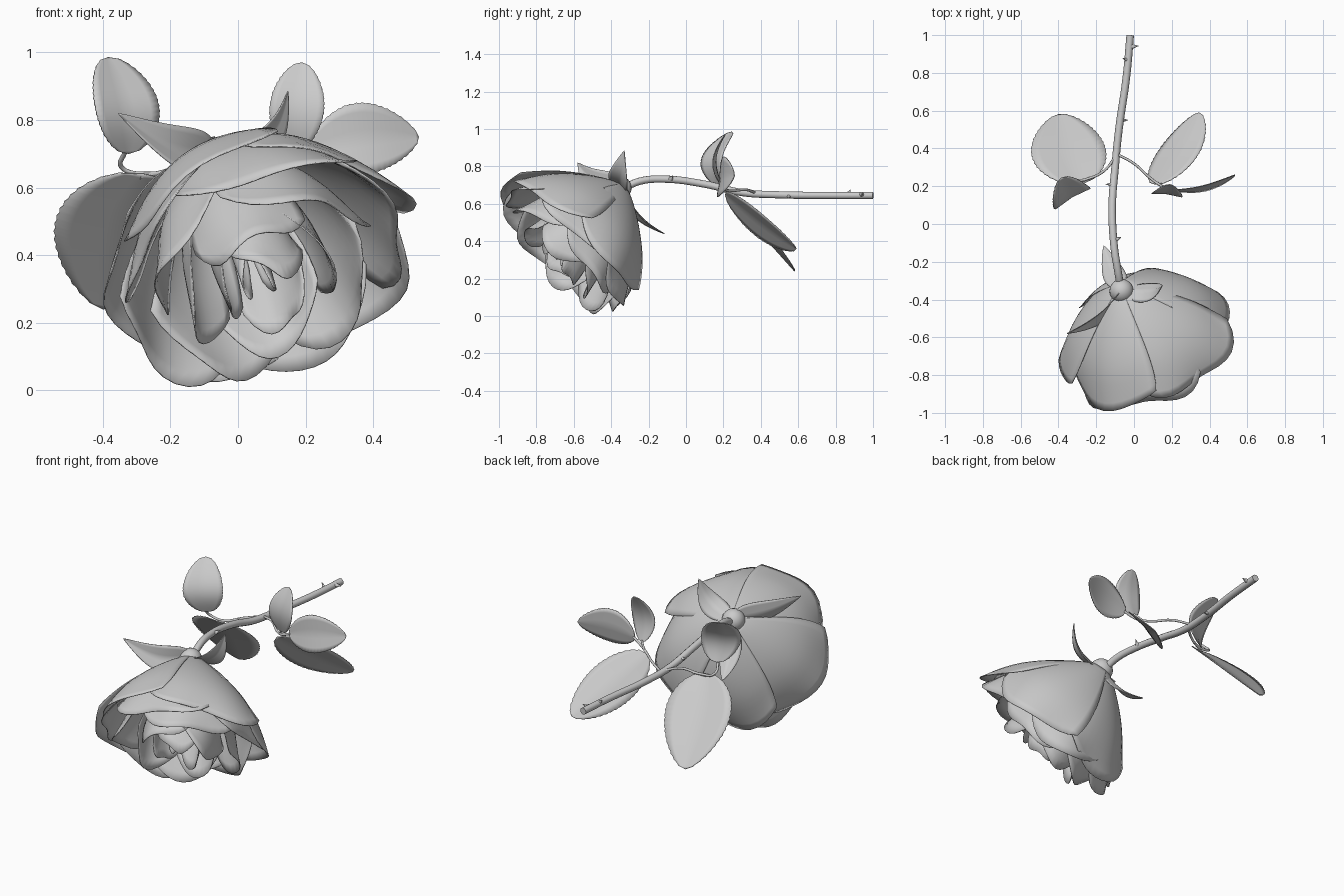
import bpy, bmesh, math, random
from mathutils import Vector as V

if "Cube" in bpy.data.objects:
    bpy.data.objects.remove(bpy.data.objects["Cube"])

random.seed(4)
BASE = V((-0.07, -0.33, 0.69))              # where the bloom meets the stem
AX = V((0.26, -0.63, -0.73)).normalized()   # bloom axis
E2 = (V((1, 0, 0)) - AX * AX.x).normalized()
E1 = AX.cross(E2)


def sheet(name, f, nu, nv, thick, angle=50):
    """Thin surface from f(u in -1..1, v in 0..1)."""
    bm = bmesh.new()
    rows = [[bm.verts.new(f(-1 + 2 * i / nu, j / nv)) for i in range(nu + 1)]
            for j in range(nv + 1)]
    for j in range(nv):
        for i in range(nu):
            bm.faces.new((rows[j][i], rows[j][i + 1], rows[j + 1][i + 1], rows[j + 1][i]))
    bmesh.ops.remove_doubles(bm, verts=bm.verts, dist=1e-5)
    me = bpy.data.meshes.new(name)
    bm.to_mesh(me)
    bm.free()
    ob = bpy.data.objects.new(name, me)
    bpy.context.collection.objects.link(ob)
    s = ob.modifiers.new("thickness", 'SOLIDIFY')
    s.thickness, s.offset = thick, 0
    finish(ob, angle)
    return ob


def finish(ob, angle=50):
    bpy.ops.object.select_all(action='DESELECT')
    bpy.context.view_layer.objects.active = ob
    ob.select_set(True)
    bpy.ops.object.shade_smooth_by_angle(angle=math.radians(angle))


def petal(name, phi, half, R, H, k, curl):
    """Cupped petal around the bloom axis, one side tucked under its neighbour."""
    phi, half = math.radians(phi), math.radians(half)
    p1, p2 = random.uniform(0, 6), random.uniform(0, 6)
    big = min(1, R / 0.45)

    def f(u, v):
        a = phi + half * u * (1 - 0.1 * v ** 4)
        low = (1 - math.cos(a)) / 2 * big       # lower petals hang longer and closer
        kk = k + 0.15 * low
        t = v * (1 - 0.18 * abs(u) ** 2.8 + 0.03 * math.sin(4 * u + p1) * v)
        lip = max(0, (v - 0.72) / 0.28) ** 2
        r = R * (1 - 0.16 * low + 0.05 * math.sin(a) * big)
        r *= 0.05 + 0.95 * math.sin(kk * t) / math.sin(min(kk, math.pi / 2))
        r *= 1 + 0.06 * u * v + 0.03 * v * v * math.sin(5 * u + p2)
        r += curl * lip * (0.7 + 0.5 * math.sin(3 * u + p2))
        h = H * (1 + 0.19 * low) * t ** 1.15 - 0.5 * curl * lip
        return BASE + AX * h + (E1 * math.cos(a) + E2 * math.sin(a)) * r

    sheet(name, f, 14, 12, 0.004)


# Petal rings: angles, half width, radius, height, cupping, lip curl
RINGS = [
    ("outer_petal", (-30, 45, 118, 192, 265), 47, 0.482, 0.45, 1.42, 0.02),
    ("second_petal", (5, 80, 152, 228, 302), 44, 0.43, 0.49, 1.5, 0.03),
    ("middle_petal", (30, 118, 205, 295), 52, 0.33, 0.54, 1.65, 0.035),
    ("inner_petal", (-10, 75, 165, 255), 56, 0.215, 0.575, 1.85, 0.03),
    ("heart_petal", (20, 140, 260), 66, 0.125, 0.58, 2.1, 0.02),
    ("bud_petal", (80, 260), 85, 0.05, 0.54, 2.3, 0.01),
]
for name, angles, half, R, H, k, curl in RINGS:
    for i, phi in enumerate(angles):
        s = random.uniform(0.98, 1.03)
        petal(f"{name}_{i + 1}", phi, half, R * s, H * random.uniform(0.97, 1.03), k, curl)


def blade(name, base, tip, side, width, arch, teeth=0.0, egg=0.85, full=0.65, fold=0.1):
    """Leaf-like blade from base to tip; arch is the bulge vector."""
    base, tip, arch = V(base), V(tip), V(arch)
    d = tip - base
    side = V(side) - d * (V(side).dot(d) / d.length_squared)
    side.normalize()
    n = d.cross(side).normalized()
    if n.dot(arch) > 0:
        n = -n
    nv = 36

    def f(u, v):
        w = 0.5 * width * max(0, math.sin(math.pi * v ** egg)) ** full
        if abs(u) > 0.99 and round(v * nv) % 2 and 0 < v < 1:
            w += teeth
        return (base + d * v + side * (u * w) + arch * math.sin(math.pi * v)
                + n * (-fold * abs(u) * w))

    sheet(name, f, 8, nv, 0.004)


# Leaves
blade("leaf_left_upper", (-0.325, 0.17, 0.70), (-0.385, 0.245, 0.985), (0.21, 0.12, 0), 0.215,
      (0.02, -0.06, 0), 0.003, 0.95, 0.5)
blade("leaf_left_lower", (-0.28, 0.21, 0.64), (-0.40, 0.58, 0.24), (0.9, 0.25, -0.2), 0.385,
      (-0.015, 0, 0.005), 0.005, 0.8, 0.62)
blade("leaf_right_upper", (0.16, 0.19, 0.70), (0.19, 0.21, 0.97), (1, -0.1, 0), 0.16,
      (0, -0.04, 0), 0.002, 1.0, 0.55)
blade("leaf_right_outer", (0.21, 0.18, 0.71), (0.535, 0.26, 0.75), (0, 0.15, 1), 0.21,
      (0, -0.02, 0.015), 0.003, 0.9, 0.65)
blade("leaf_right_lower", (0.11, 0.21, 0.65), (0.345, 0.59, 0.36), (0.8, -0.2, 0.75), 0.26,
      (0.01, 0, -0.01), 0.004, 0.85, 0.6)

# Sepals flaring back from the bloom base
blade("sepal_left", (-0.07, -0.35, 0.70), (-0.355, -0.58, 0.82), (0.2, -0.25, -1), 0.15,
      (0.02, -0.02, -0.045), 0, 0.65, 0.9, 0.3)
blade("sepal_top", (-0.05, -0.35, 0.69), (0.148, -0.33, 0.885), (0.4, 0.7, -0.4), 0.13,
      (0.04, -0.01, -0.03), 0, 0.65, 0.9, 0.3)
blade("sepal_back", (-0.07, -0.33, 0.67), (-0.16, -0.115, 0.44), (1, 0.3, 0), 0.12,
      (0, -0.02, -0.02), 0, 0.7, 0.8, 0.3)


def tube(name, pts, radius):
    cu = bpy.data.curves.new(name, 'CURVE')
    cu.dimensions = '3D'
    cu.bevel_depth, cu.bevel_resolution, cu.use_fill_caps = radius, 3, True
    cu.resolution_u = 6
    sp = cu.splines.new('BEZIER')
    sp.bezier_points.add(len(pts) - 1)
    for b, p in zip(sp.bezier_points, pts):
        b.co = p
        b.handle_left_type = b.handle_right_type = 'AUTO'
    ob = bpy.data.objects.new(name, cu)
    bpy.context.collection.objects.link(ob)
    bpy.ops.object.select_all(action='DESELECT')
    bpy.context.view_layer.objects.active = ob
    ob.select_set(True)
    bpy.ops.object.convert(target='MESH')
    finish(bpy.context.view_layer.objects.active)


# Stem and leaf stalks
tube("stem", [(-0.02, 1.0, 0.645), (-0.04, 0.78, 0.645), (-0.08, 0.5, 0.648), (-0.10, 0.3, 0.66),
              (-0.115, 0.1, 0.705), (-0.105, -0.12, 0.732), (-0.085, -0.25, 0.72),
              (-0.07, -0.34, 0.68)], 0.02)
tube("stalk_left", [(-0.09, 0.37, 0.66), (-0.16, 0.28, 0.665), (-0.26, 0.235, 0.64),
                    (-0.345, 0.22, 0.66), (-0.335, 0.175, 0.705)], 0.007)
tube("stalk_left_fork", [(-0.22, 0.25, 0.645), (-0.29, 0.22, 0.63)], 0.006)
tube("stalk_right", [(-0.09, 0.37, 0.66), (0.0, 0.32, 0.675), (0.09, 0.24, 0.67),
                     (0.15, 0.2, 0.68), (0.22, 0.18, 0.71)], 0.007)
tube("stalk_right_fork", [(0.12, 0.22, 0.67), (0.16, 0.19, 0.71)], 0.006)

# Swollen base of the bloom
bpy.ops.mesh.primitive_uv_sphere_add(segments=20, ring_count=12, radius=0.064,
                                     location=(-0.066, -0.355, 0.685))
hip = bpy.context.object
hip.name = "bloom_base"
finish(hip)

# Thorns: position and direction
THORNS = [((-0.005, 0.94, 0.65), (1, 0.1, 0.1)), ((-0.04, 0.87, 0.655), (-0.8, 0.3, 0.8)),
          ((-0.06, 0.55, 0.64), (1, 0, -0.4)), ((-0.12, 0.21, 0.685), (-1, 0, 0.2)),
          ((-0.09, -0.08, 0.735), (0.4, 0.2, 0.3))]
for i, (p, d) in enumerate(THORNS):
    d = V(d).normalized()
    bpy.ops.mesh.primitive_cone_add(vertices=8, radius1=0.013, radius2=0.001, depth=0.036,
                                    location=V(p) + d * 0.012)
    t = bpy.context.object
    t.name = f"thorn_{i + 1}"
    t.rotation_euler = d.to_track_quat('Z', 'Y').to_euler()
    finish(t)
